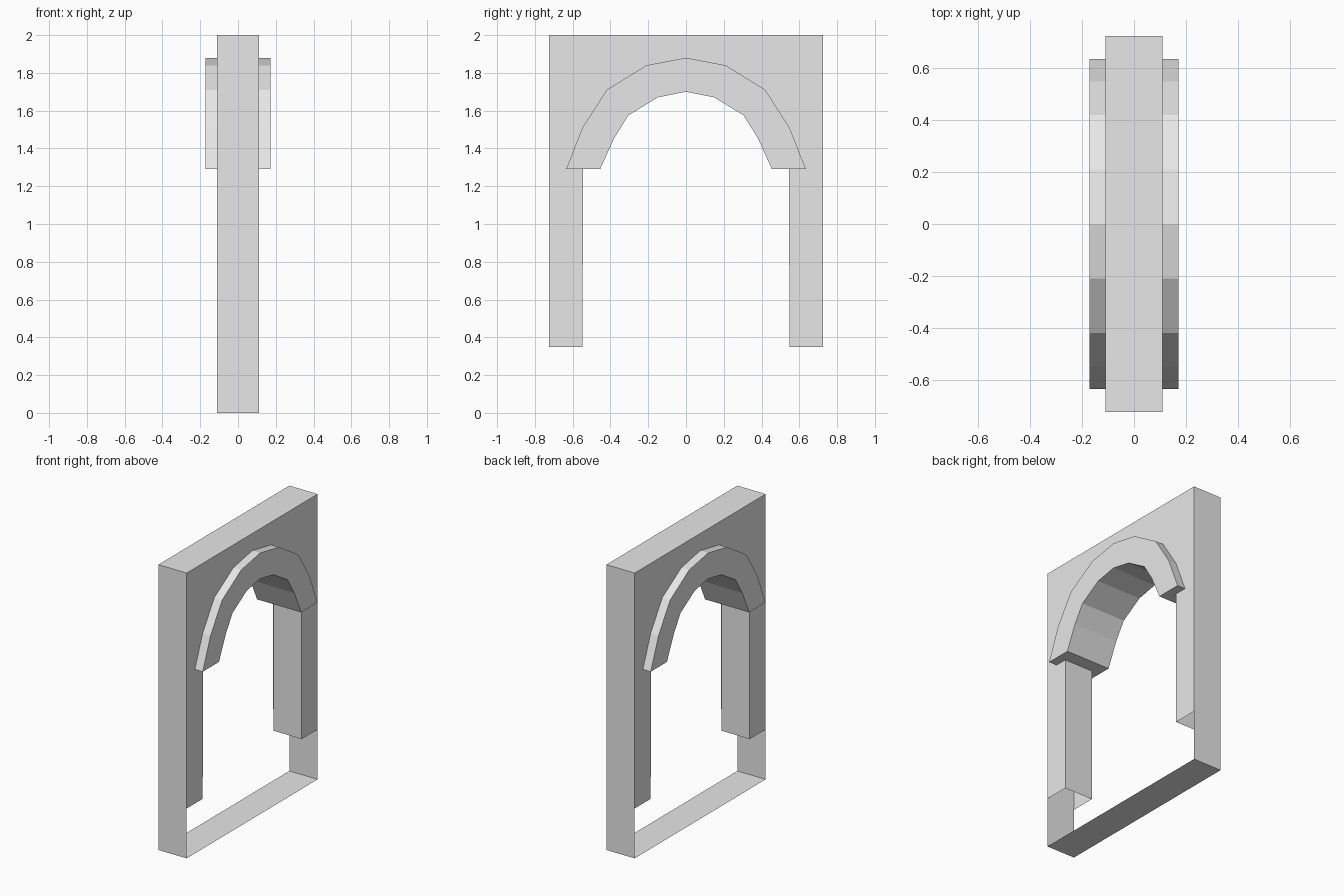
import bpy

cube = bpy.data.objects.get("Cube")
if cube:
    bpy.data.objects.remove(cube, do_unlink=True)

stone = bpy.data.materials.new("pale_stone")
stone.diffuse_color = (0.8, 0.8, 0.8, 1)
stone.use_nodes = True
stone.node_tree.nodes["Principled BSDF"].inputs["Base Color"].default_value = (0.8, 0.8, 0.8, 1)

HALF_X, HALF_Y, TOP = 0.11, 0.725, 2.0
LEG_Y, LEG_BASE, SPRING = 0.548, 0.35, 1.29
RING_X = 0.171


def make(name, verts, faces):
    mesh = bpy.data.meshes.new(name)
    mesh.from_pydata(verts, [], faces)
    mesh.materials.append(stone)
    obj = bpy.data.objects.new(name, mesh)
    bpy.context.collection.objects.link(obj)
    return obj


def sweep(name, profile, half, closed=False):
    """Sheet made by sweeping a (y, z) path along x."""
    n = len(profile)
    verts = [(x, y, z) for x in (-half, half) for y, z in profile]
    faces = [(i, (i + 1) % n, n + (i + 1) % n, n + i) for i in range(n if closed else n - 1)]
    return make(name, verts, faces)


def mirrored(half):
    """Complete a half arch, listed from its foot to its crown."""
    return half + [(-y, z) for y, z in reversed(half[:-1])]


outer = mirrored([(0.635, SPRING), (0.548, 1.51), (0.42, 1.71), (0.21, 1.84), (0, 1.88)])
inner = mirrored([(0.455, SPRING), (0.38, 1.455), (0.305, 1.575), (0.15, 1.67), (0, 1.70)])
middle = [((a + c) / 2, (b + d) / 2) for (a, b), (c, d) in zip(outer, inner)]

# Outer frame: top, bottom and the two end walls, as thin sheets
sweep("outer_frame", [(-HALF_Y, 0), (HALF_Y, 0), (HALF_Y, TOP), (-HALF_Y, TOP)], HALF_X, True)

# Wall faces on both sides, open below the arch
wall = [(HALF_Y, LEG_BASE), (HALF_Y, TOP), (-HALF_Y, TOP), (-HALF_Y, LEG_BASE), (-LEG_Y, LEG_BASE)]
wall += middle[::-1] + [(LEG_Y, LEG_BASE)]
for name, side in (("left_wall", 1), ("right_wall", -1)):
    order = tuple(range(len(wall)))
    make(name, [(side * HALF_X, y, z) for y, z in wall], [order[::side]])

# Inner faces of the two legs, open at the bottom
sweep("front_leg_lining", [(-LEG_Y, LEG_BASE), (-LEG_Y, SPRING)], HALF_X)
sweep("back_leg_lining", [(LEG_Y, SPRING), (LEG_Y, LEG_BASE)], HALF_X)

# Solid faceted arch that stands proud of both walls
ring = outer + inner[::-1]
arch = sweep("arch_ring", ring, RING_X, True)
arch.data.clear_geometry()
n, m = len(ring), len(outer)
verts = [(x, y, z) for x in (-RING_X, RING_X) for y, z in ring]
faces = [(i, n + i, n + (i + 1) % n, (i + 1) % n) for i in range(n)]
faces += [tuple(range(n)), tuple(range(2 * n - 1, n - 1, -1))]
arch.data.from_pydata(verts, [], faces)
